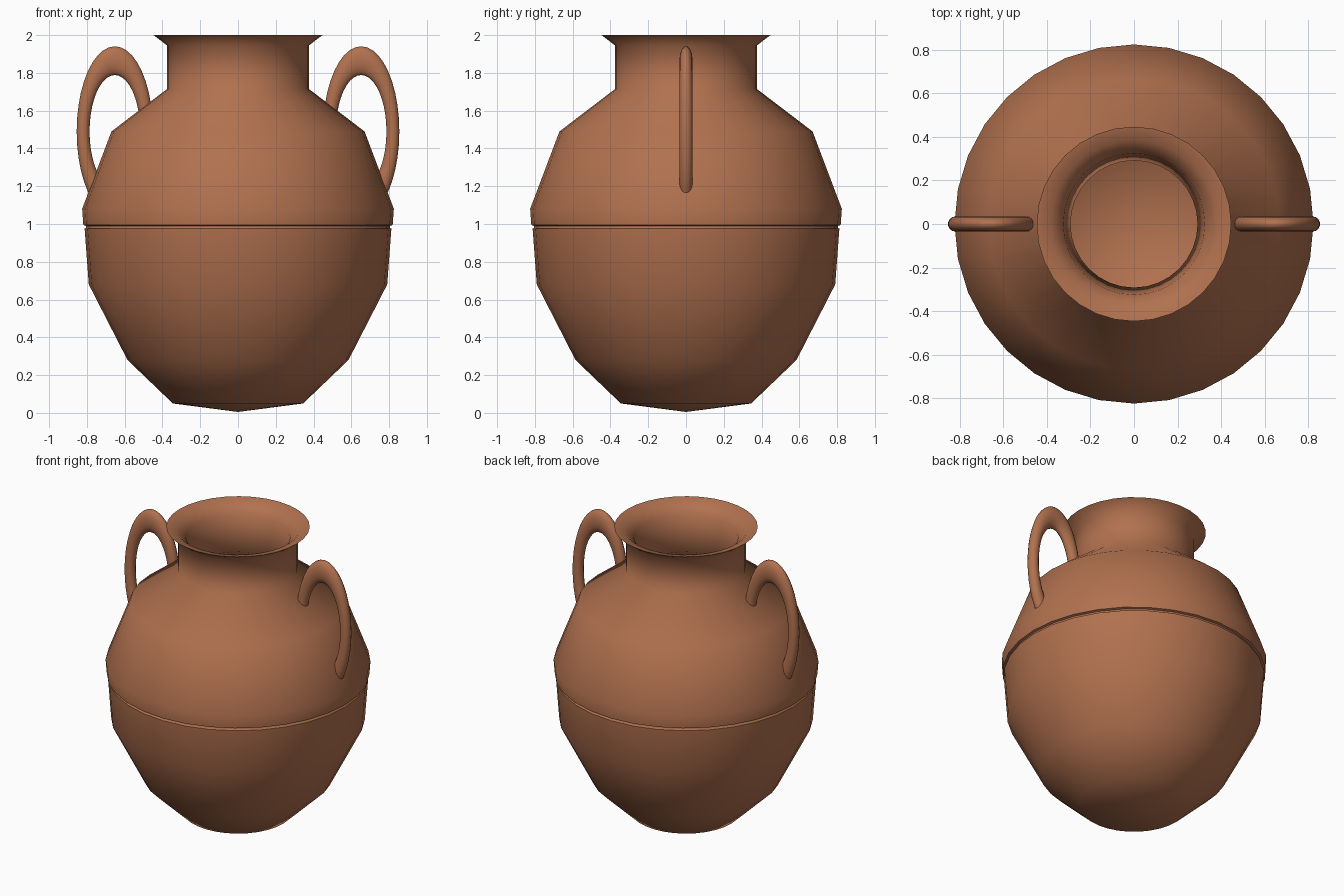
import bpy, bmesh, math
from mathutils import Matrix

if "Cube" in bpy.data.objects:
    bpy.data.objects.remove(bpy.data.objects["Cube"])

SEGMENTS = 32

clay = bpy.data.materials.new("terracotta clay")
clay.diffuse_color = (0.44, 0.165, 0.078, 1)
clay.use_nodes = True
clay.node_tree.nodes["Principled BSDF"].inputs["Base Color"].default_value = clay.diffuse_color


def finish(name, bm, angle):
    bmesh.ops.recalc_face_normals(bm, faces=bm.faces)
    mesh = bpy.data.meshes.new(name)
    bm.to_mesh(mesh)
    bm.free()
    mesh.materials.append(clay)
    obj = bpy.data.objects.new(name, mesh)
    bpy.context.collection.objects.link(obj)
    bpy.ops.object.select_all(action='DESELECT')
    obj.select_set(True)
    bpy.context.view_layer.objects.active = obj
    bpy.ops.object.shade_smooth_by_angle(angle=math.radians(angle))
    return obj


def lathe(name, profile, angle):
    """Revolve (radius, height) points around z; the ends meet the axis."""
    bm = bmesh.new()
    verts = [bm.verts.new((0, -r, z)) for r, z in profile]
    edges = [bm.edges.new(pair) for pair in zip(verts, verts[1:])]
    bmesh.ops.spin(bm, geom=verts + edges, cent=(0, 0, 0), axis=(0, 0, 1),
                   angle=math.tau, steps=SEGMENTS, use_duplicate=False)
    bmesh.ops.remove_doubles(bm, verts=bm.verts, dist=0.0005)
    return finish(name, bm, angle)


def ring(name, x, z, major, minor, stretch, steps=40, sides=14):
    """Upright torus, stretched along z."""
    bm = bmesh.new()
    circle = bmesh.ops.create_circle(
        bm, segments=sides, radius=minor,
        matrix=Matrix.Translation((major, 0, 0)))
    geom = circle["verts"] + list(bm.edges)
    bmesh.ops.spin(bm, geom=geom, cent=(0, 0, 0), axis=(0, 1, 0),
                   angle=math.tau, steps=steps, use_duplicate=False)
    bmesh.ops.remove_doubles(bm, verts=bm.verts, dist=0.0005)
    bmesh.ops.scale(bm, vec=(1, 1, stretch), verts=bm.verts)
    bmesh.ops.translate(bm, vec=(x, 0, z), verts=bm.verts)
    return finish(name, bm, 60)


# Outer wall from foot to flared lip, with a small step around the belly
outer = [(0, 0.005), (0.345, 0.05), (0.585, 0.28), (0.79, 0.68),
         (0.812, 0.975), (0.804, 0.98), (0.804, 0.99), (0.819, 0.995),
         (0.825, 1.08), (0.67, 1.49), (0.375, 1.715), (0.375, 1.945),
         (0.447, 2.0)]

# Inner wall from the lip back down to the floor
inner = [(0.385, 1.985), (0.325, 1.925), (0.292, 1.69), (0.60, 1.44),
         (0.75, 1.06), (0.72, 0.69), (0.54, 0.32), (0.31, 0.11), (0, 0.07)]

lathe("jar_body", outer + inner, 60)

# Tall looped handles sunk into the shoulders
for side, label in ((-1, "left"), (1, "right")):
    ring(label + "_handle", side * 0.652, 1.49, 0.168, 0.035, 2.23)
